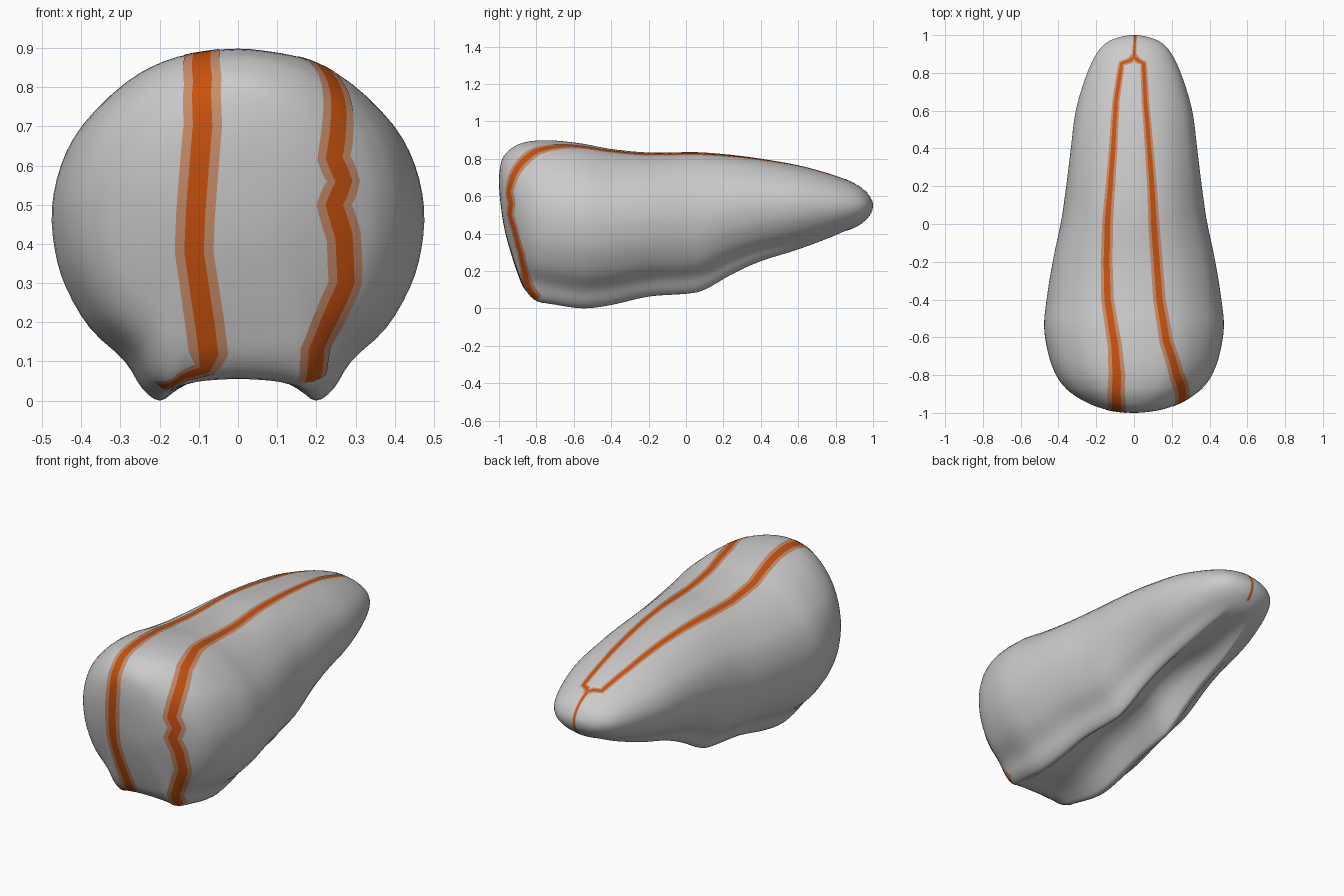
import bpy, bmesh, math
from mathutils import Vector
from mathutils.bvhtree import BVHTree

if "Cube" in bpy.data.objects:
    bpy.data.objects.remove(bpy.data.objects["Cube"])

# Body stations: y, half width, top z, bottom z, groove depth, roundness (1 = ellipse)
STATIONS = [
    (-1.00, 0.00, .68, .68, 0, 1), (-.99, .11, .775, .55, 0, 1),
    (-.97, .19, .82, .42, 0, .9), (-.94, .26, .85, .31, 0, .75),
    (-.90, .325, .875, .19, 0, .5), (-.86, .37, .888, .10, 0, .2),
    (-.80, .412, .897, .042, .015, 0), (-.70, .45, .897, .02, .045, 0),
    (-.55, .475, .88, .0, .08, 0), (-.40, .462, .852, .018, .10, 0),
    (-.20, .43, .833, .063, .12, 0), (0, .388, .835, .078, .14, 0),
    (.10, .372, .833, .10, .14, 0), (.25, .352, .82, .185, .12, 0),
    (.40, .334, .80, .25, .09, .1), (.60, .308, .765, .31, .05, .3),
    (.78, .255, .715, .375, .02, .6), (.90, .20, .668, .43, 0, 1),
    (.96, .145, .625, .472, 0, 1), (.99, .075, .585, .51, 0, 1),
    (1.0, 0, .55, .55, 0, 1)]
# Half cross-section, top to bottom: across, up, share of groove depth
PROFILE = [(0, 1, 0), (.21, .99, 0), (.42, .965, 0), (.63, .905, 0), (.84, .795, 0),
           (.95, .685, 0), (1, .56, 0), (.985, .44, 0), (.925, .33, 0), (.795, .21, 0),
           (.61, .115, 0), (.515, .035, 0), (.42, 0, 0), (.33, 0, .35), (.2, 0, .8), (0, 0, 1)]


def spline(rows, first, last, steps):
    """Catmull-Rom through rows, with given phantom end rows."""
    p = [first] + list(rows) + [last]
    out = []
    for i in range(1, len(p) - 2):
        for s in range(steps):
            t = s / steps
            out.append(tuple(
                .5 * (2*b + (c - a)*t + (2*a - 5*b + 4*c - d)*t*t + (3*b - a - 3*c + d)*t**3)
                for a, b, c, d in zip(*p[i-1:i+3])))
    return out + [tuple(rows[-1])]


def phantom(r):
    return (r[0], -r[1], r[3], r[2], r[4], r[5])


def mirror_row(r):
    return (-r[0], r[1], r[2])


def make_object(name, bm, mats=()):
    mesh = bpy.data.meshes.new(name)
    bm.to_mesh(mesh)
    obj = bpy.data.objects.new(name, mesh)
    bpy.context.collection.objects.link(obj)
    for m in mats:
        mesh.materials.append(m)
    for f in mesh.polygons:
        f.use_smooth = True
    return obj


# Body: loft the cross-section along the stations
half = spline(PROFILE, mirror_row(PROFILE[1]), mirror_row(PROFILE[-2]), 3)
ring_shape = half + [mirror_row(r) for r in half[-2:0:-1]]
bm = bmesh.new()
rings = []
for y, w, top_z, bot, groove, rnd in spline(
        STATIONS, phantom(STATIONS[1]), phantom(STATIONS[-2]), 4):
    ring = []
    for u, v, g in ring_shape:
        a = math.atan2(u, 2*v - 1)
        uu = u + (math.sin(a) - u) * rnd
        vv = v + (.5 + .5*math.cos(a) - v) * rnd
        ring.append(bm.verts.new((uu*w, y, bot + vv*(top_z - bot) + g*groove)))
    rings.append(ring)
n = len(ring_shape)
for r0, r1 in zip(rings, rings[1:]):
    for i in range(n):
        bm.faces.new((r0[i], r0[(i+1) % n], r1[(i+1) % n], r1[i]))
bmesh.ops.remove_doubles(bm, verts=bm.verts, dist=1e-5)
bmesh.ops.recalc_face_normals(bm, faces=bm.faces)
tree = BVHTree.FromBMesh(bm)
make_object("body", bm)


def material(name, color):
    m = bpy.data.materials.new(name)
    m.diffuse_color = color
    m.use_nodes = True
    m.node_tree.nodes["Principled BSDF"].inputs["Base Color"].default_value = m.diffuse_color
    return m


core = material("stripe_core", (.58, .085, .005, 1))
edge = material("stripe_edge", (.58, .27, .15, 1))


def top(x, y, w):
    return tree.ray_cast(Vector((x, y, 3)), Vector((0, 0, -1)))[0], w


def front(x, z, w):
    return tree.ray_cast(Vector((x, -3, z)), Vector((0, 1, 0)))[0], w


def back(x, z, w):
    return tree.ray_cast(Vector((x, 3, z)), Vector((0, -1, 0)))[0], w


def stripe(name, keys):
    """Painted ribbon hugging the body; keys are (point, half width)."""
    keys = [k for k in keys if k[0]]
    path = []
    for (p, a), (q, b) in zip(keys, keys[1:]):
        k = max(2, int((q - p).length / .02))
        path += [(p.lerp(q, s / k), a + (b - a) * s / k) for s in range(k)]
    path.append(keys[-1])
    bm = bmesh.new()
    rows = []
    for i, (p, w) in enumerate(path):
        d = path[min(i + 2, len(path) - 1)][0] - path[max(i - 2, 0)][0]
        c, nrm = tree.find_nearest(p)[:2]
        side = d.cross(nrm).normalized()
        row = []
        for s in (-1, -.5, 0, .5, 1):
            q, qn = tree.find_nearest(c + side * s * w)[:2]
            row.append(bm.verts.new(q + qn * .002))
        rows.append(row)
    for r0, r1 in zip(rows, rows[1:]):
        for j in range(4):
            f = bm.faces.new((r0[j], r0[j+1], r1[j+1], r1[j]))
            f.material_index = 0 if j in (1, 2) else 1
    bm.normal_update()
    make_object(name, bm, (core, edge))


# Two long stripes over the front face and the top
stripe("left_stripe",
       [front(-.20, .04, .018), front(-.14, .062, .02), front(-.085, .08, .03)] +
       [front(x, z, .05) for x, z in
        ((-.075, .12), (-.085, .2), (-.112, .38), (-.108, .48), (-.09, .7), (-.09, .82))] +
       [top(x, y, w) for x, y, w in
        ((-.09, -.8, .045), (-.10, -.65, .038), (-.14, -.4, .034), (-.145, -.2, .032), (-.14, 0, .03),
         (-.125, .2, .026), (-.11, .4, .023), (-.095, .65, .02), (-.065, .85, .018),
         (-.02, .865, .018), (0, .89, .018))])
stripe("right_stripe",
       [front(x, z, .048) for x, z in
        ((.19, .05), (.20, .13), (.23, .2), (.275, .3), (.27, .42), (.245, .5), (.27, .56),
         (.245, .62), (.255, .7), (.25, .79))] +
       [top(x, y, w) for x, y, w in
        ((.225, -.8, .045), (.17, -.62, .038), (.135, -.4, .034), (.12, -.2, .032), (.105, 0, .03),
         (.095, .2, .026), (.08, .4, .023), (.06, .65, .02), (.05, .85, .018),
         (.02, .865, .018), (0, .89, .018))])
# Thin line down over the tip
stripe("tip_stripe", [top(0, .88, .014), top(.004, .95, .01), back(.005, .58, .01), back(.005, .47, .01)])
